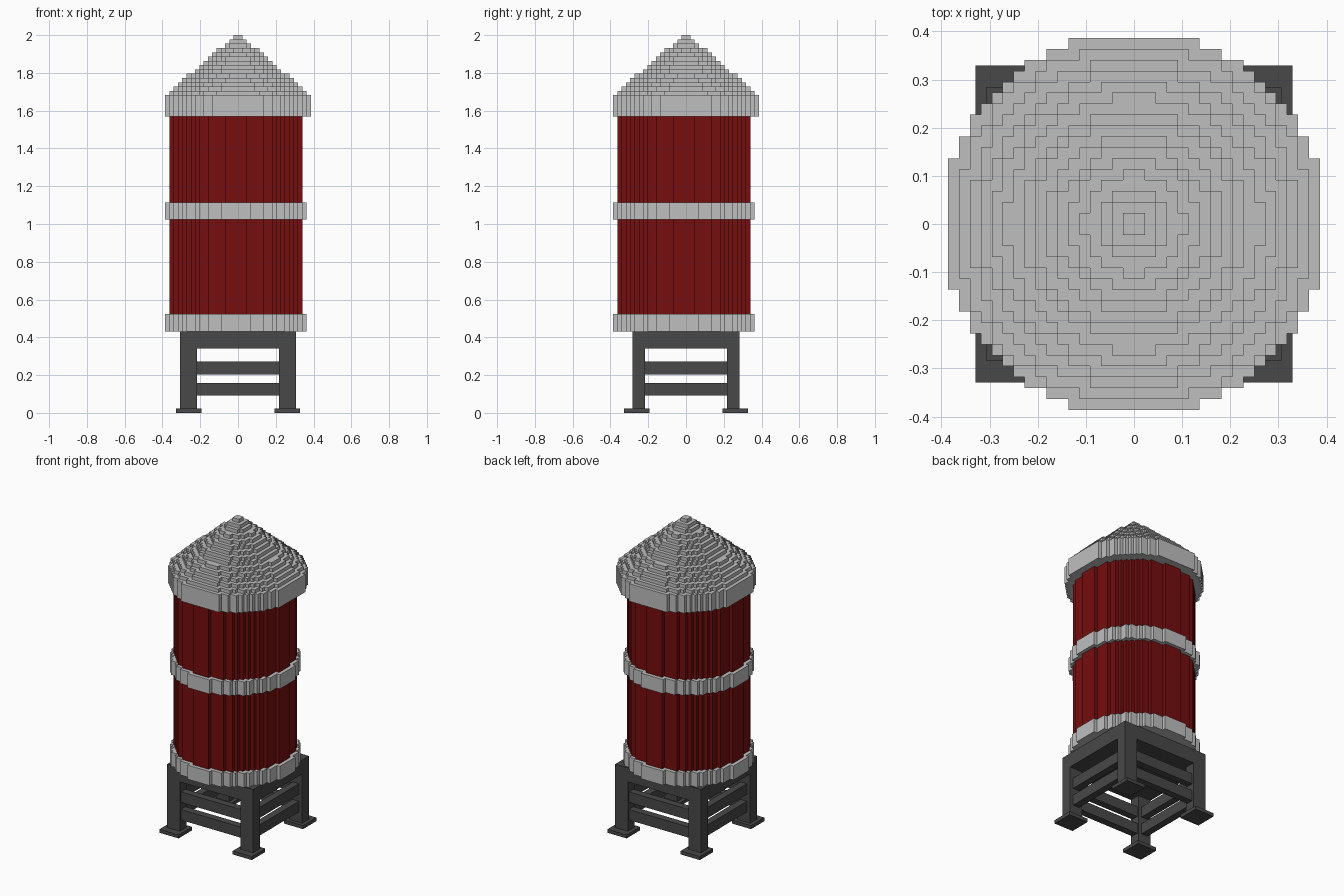
import bpy, bmesh, math

cube = bpy.data.objects.get("Cube")
if cube:
    bpy.data.objects.remove(cube, do_unlink=True)

V = 2 / 88  # size of one block step


def material(name, rgb):
    m = bpy.data.materials.new(name)
    m.use_nodes = True
    col = (*rgb, 1)
    m.diffuse_color = col
    bsdf = m.node_tree.nodes["Principled BSDF"]
    bsdf.inputs["Base Color"].default_value = col
    bsdf.inputs["Roughness"].default_value = 0.8
    return m


GREY = material("light grey", (0.52, 0.52, 0.52))
RED = material("dark red", (0.18, 0.004, 0.0045))
DARK = material("charcoal", (0.065, 0.065, 0.065))


def finish(name, bm, mat):
    bmesh.ops.scale(bm, vec=(V, V, V), verts=bm.verts)
    bmesh.ops.recalc_face_normals(bm, faces=bm.faces)
    me = bpy.data.meshes.new(name)
    bm.to_mesh(me)
    bm.free()
    me.materials.append(mat)
    ob = bpy.data.objects.new(name, me)
    bpy.context.collection.objects.link(ob)
    return ob


def stepped_outline(r2, odd):
    """Outline of a circle made of square blocks; odd ones sit half a block off centre."""
    o = 0.0 if odd else 0.5
    c = -0.5 if odd else 0.0
    n = math.floor(math.sqrt(r2) + o)
    rows = [i + o for i in range(-n, n + 1 if odd else n)]
    right, left = [], []
    for d in rows:
        rest = r2 - d * d
        if not odd and rest < 0.25:
            continue
        h = math.floor(math.sqrt(rest) + o) + (0.5 - o)
        for y in (d - 0.5, d + 0.5):
            # drop points in the middle of straight side runs
            if len(right) > 1 and right[-1][0] == right[-2][0] == c + h:
                right.pop()
                left.pop()
            right.append((c + h, c + y))
            left.append((c - h, c + y))
    return right + left[::-1]


def add_disc(bm, r2, odd, z0, z1):
    pts = stepped_outline(r2, odd)
    face = bm.faces.new([bm.verts.new((x, y, z0)) for x, y in pts])
    ext = bmesh.ops.extrude_face_region(bm, geom=[face], use_keep_orig=True)
    top = [g for g in ext["geom"] if isinstance(g, bmesh.types.BMVert)]
    bmesh.ops.translate(bm, verts=top, vec=(0, 0, z1 - z0))


def disc(name, r2, z0, z1, mat):
    bm = bmesh.new()
    add_disc(bm, r2, True, z0, z1)
    return finish(name, bm, mat)


def box(name, lo, hi, mat):
    bm = bmesh.new()
    bmesh.ops.create_cube(bm, size=1)
    for v in bm.verts:
        for i in range(3):
            v.co[i] = hi[i] if v.co[i] > 0 else lo[i]
    return finish(name, bm, mat)


# Tank walls and the hoops around them
disc("lower_tank_wall", 233, 23, 45, RED)
disc("upper_tank_wall", 233, 49, 69, RED)
disc("bottom_hoop", 267, 19, 23, GREY)
disc("middle_hoop", 267, 45, 49, GREY)

# Conical roof: thick rim, then one-block steps up to the tip
bm = bmesh.new()
add_disc(bm, 17.5 ** 2, False, 69, 74)
for k in range(1, 15):
    add_disc(bm, (17.5 * (1 - k / 15)) ** 2, False, 73 + k, 74 + k)
finish("stepped_roof", bm, GREY)

# Stand: deck, legs and feet
box("stand_deck", (-13.5, -12.5, 15), (13.5, 12.5, 19), DARK)
for sx, side in ((1, "left"), (-1, "right")):
    for sy, end in ((-1, "front"), (1, "back")):
        xs, ys = sorted((sx * 9.5, sx * 13.5)), sorted((sy * 9.5, sy * 12.5))
        box(f"{end}_{side}_leg", (xs[0], ys[0], 1), (xs[1], ys[1], 15), DARK)
        xs, ys = sorted((sx * 8.5, sx * 14.5)), sorted((sy * 8.5, sy * 14.5))
        box(f"{end}_{side}_foot", (xs[0], ys[0], 0), (xs[1], ys[1], 1), DARK)

# Two rails between the legs on each of the four sides
for level, z0, z1 in (("lower", 4, 7), ("upper", 9, 12)):
    for s, ends, sides in ((-1, "front", "right"), (1, "back", "left")):
        a, b = sorted((s * 10, s * 12))
        box(f"{level}_{ends}_rail", (-9.5, a, z0), (9.5, b, z1), DARK)
        a, b = sorted((s * 10.5, s * 12.5))
        box(f"{level}_{sides}_rail", (a, -9.5, z0), (b, 9.5, z1), DARK)
